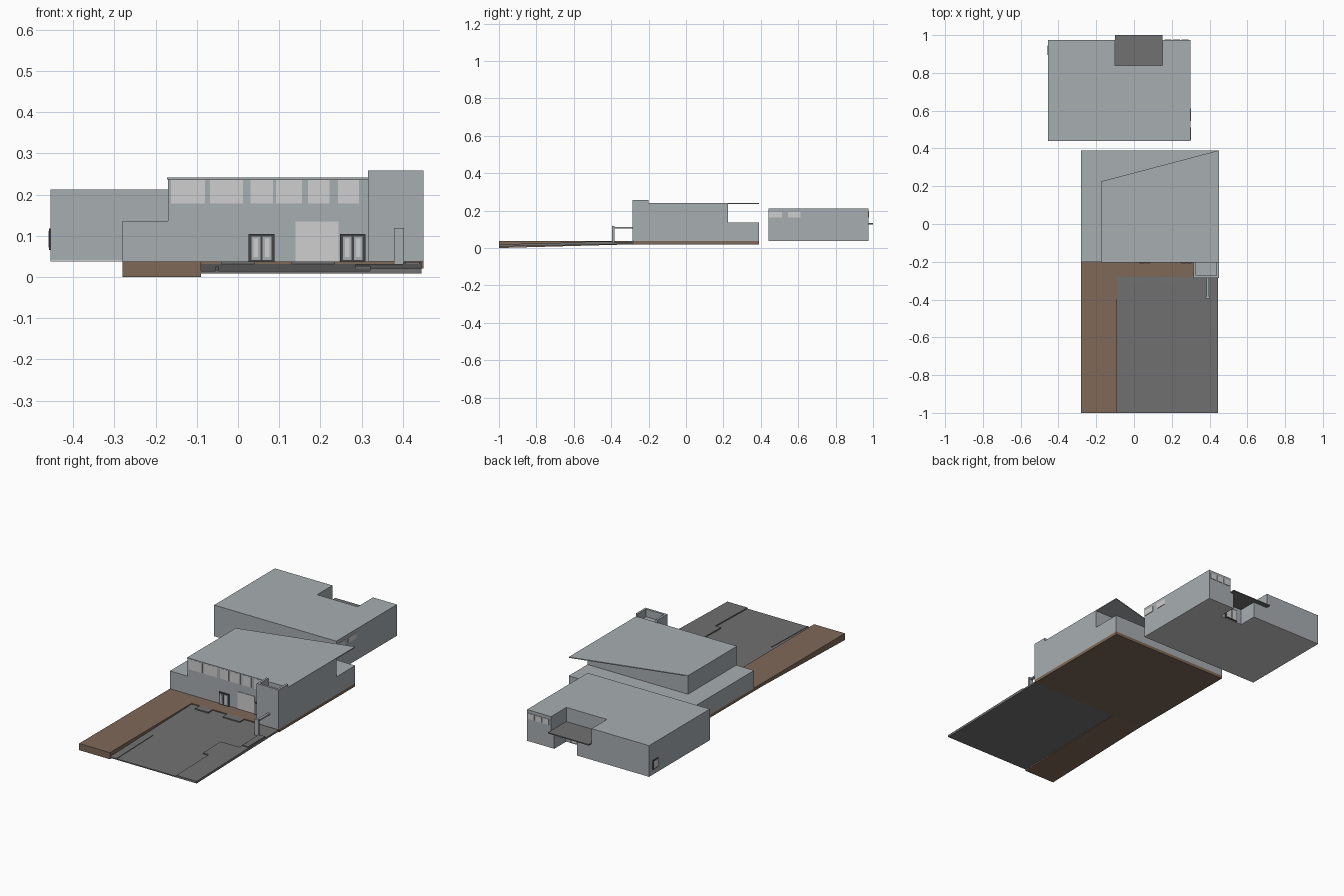
import bpy, bmesh

cube = bpy.data.objects.get("Cube")
if cube:
    bpy.data.objects.remove(cube, do_unlink=True)


def material(name, r, g, b):
    m = bpy.data.materials.new(name)
    m.use_nodes = True
    m.diffuse_color = (r, g, b, 1)
    m.node_tree.nodes["Principled BSDF"].inputs["Base Color"].default_value = (r, g, b, 1)
    return m


WALL = material("wall grey", 0.39, 0.42, 0.44)
EARTH = material("earth brown", 0.21, 0.14, 0.095)
ASPHALT = material("asphalt", 0.165, 0.165, 0.165)
GLASS = material("pale glass", 0.62, 0.62, 0.62)
FRAME = material("dark frame", 0.06, 0.06, 0.065)


def prism(name, outline, z0, z1, mat):
    """Vertical prism over an outline; each end is a height or a height by y."""
    low = z0 if callable(z0) else lambda y: z0
    high = z1 if callable(z1) else lambda y: z1
    bm = bmesh.new()
    bottom = [bm.verts.new((x, y, low(y))) for x, y in outline]
    top = [bm.verts.new((x, y, high(y))) for x, y in outline]
    bm.faces.new(bottom)
    bm.faces.new(top)
    n = len(outline)
    for i in range(n):
        j = (i + 1) % n
        bm.faces.new((bottom[i], bottom[j], top[j], top[i]))
    bmesh.ops.recalc_face_normals(bm, faces=bm.faces)
    mesh = bpy.data.meshes.new(name)
    bm.to_mesh(mesh)
    bm.free()
    mesh.materials.append(mat)
    obj = bpy.data.objects.new(name, mesh)
    bpy.context.collection.objects.link(obj)
    return obj


def box(name, x0, x1, y0, y1, z0, z1, mat):
    return prism(name, [(x0, y0), (x1, y0), (x1, y1), (x0, y1)], z0, z1, mat)


def ramp(start, end):
    """Height rising from the street edge to the building forecourt."""
    return lambda y: start + (end - start) * (y + 1) / 0.72


# Ground: base under the hall, side lawn and sloping car park
box("hall_base", -0.28, 0.45, -0.28, 0.39, 0.02, 0.037, EARTH)
box("side_lawn", -0.28, -0.09, -1, -0.28, ramp(0, 0.02), 0.037, EARTH)
box("car_park", -0.09, 0.445, -1, -0.28, ramp(0.008, 0.022), ramp(0.014, 0.032), ASPHALT)
box("left_kerb", -0.055, -0.047, -1, -0.68, ramp(0.01, 0.024), ramp(0.017, 0.035), ASPHALT)
path = [(0.32, -1), (0.445, -1), (0.445, -0.39), (0.40, -0.39),
        (0.40, -0.56), (0.285, -0.56), (0.285, -0.715), (0.32, -0.715)]
prism("raised_path", path, ramp(0.01, 0.024), ramp(0.02, 0.038), ASPHALT)
box("path_planter", 0.405, 0.44, -0.54, -0.39, 0.028, 0.036, ASPHALT)
for i, (a, b) in enumerate([(-0.04, 0.04), (0.13, 0.235)]):
    box(f"entrance_step_{i + 1}", a, b, -0.32, -0.28, 0.025, 0.037, ASPHALT)

# Front hall: wide ground floor, set-back upper floor, slanted roof
box("ground_floor", -0.28, 0.45, -0.2, 0.39, 0.037, 0.136, WALL)
box("upper_floor", -0.17, 0.45, -0.2, 0.225, 0.136, 0.236, WALL)
prism("slanted_roof", [(-0.172, -0.204), (0.45, -0.204), (0.45, 0.39), (-0.172, 0.226)],
      0.236, 0.241, WALL)

# Tower with a hollow parapet open to the rear
box("tower_body", 0.315, 0.45, -0.285, -0.2, 0.037, 0.215, WALL)
parapet = [(0.315, -0.285), (0.45, -0.285), (0.45, -0.2), (0.438, -0.2),
           (0.438, -0.273), (0.327, -0.273), (0.327, -0.2), (0.315, -0.2)]
prism("tower_parapet", parapet, 0.215, 0.258, WALL)

# Small entrance post and beam in front of the tower
box("gate_post", 0.378, 0.402, -0.395, -0.383, 0.03, 0.119, WALL)
box("gate_beam", 0.383, 0.397, -0.383, -0.285, 0.105, 0.113, WALL)

# Upper window band
spans = [(-0.163, -0.08), (-0.068, 0.012), (0.03, 0.085),
         (0.092, 0.155), (0.17, 0.222), (0.242, 0.293)]
for i, (a, b) in enumerate(spans):
    box(f"upper_window_{i + 1}", a, b, -0.203, -0.2, 0.178, 0.235, GLASS)

# Lobby glazing and two double doors
box("lobby_glazing", 0.14, 0.244, -0.203, -0.2, 0.038, 0.134, GLASS)
for i, x in enumerate([0.026, 0.247]):
    box(f"door_frame_{i + 1}", x, x + 0.062, -0.206, -0.2, 0.037, 0.104, FRAME)
    for j in range(2):
        a = x + 0.007 + j * 0.027
        box(f"door_{i + 1}_leaf_{j + 1}", a, a + 0.021, -0.208, -0.2, 0.041, 0.098, WALL)
        box(f"door_{i + 1}_pane_{j + 1}", a + 0.005, a + 0.016, -0.209, -0.2, 0.048, 0.093, GLASS)


# Rear building: two storeys, each notched at the back for the entrance
def notched(left, right, depth):
    return [(-0.455, 0.44), (0.298, 0.44), (0.298, 0.975), (right, 0.975),
            (right, depth), (left, depth), (left, 0.975), (-0.455, 0.975)]


lower = notched(-0.01, 0.13, 0.87)
prism("rear_floor", lower, 0.038, 0.041, GLASS)
prism("rear_lower_storey", lower, 0.041, 0.13, WALL)
prism("rear_upper_storey", notched(-0.10, 0.15, 0.84), 0.13, 0.212, WALL)
box("rear_canopy", -0.10, 0.15, 0.84, 1, 0.127, 0.133, ASPHALT)

# Rear entrance doors and windows
box("rear_door_frame", 0.02, 0.10, 0.87, 0.874, 0.041, 0.11, FRAME)
for i in range(2):
    a = 0.026 + i * 0.036
    box(f"rear_door_pane_{i + 1}", a, a + 0.03, 0.87, 0.876, 0.046, 0.104, GLASS)
for i in range(3):
    a = 0.162 + i * 0.045
    box(f"rear_window_{i + 1}", a, a + 0.037, 0.975, 0.978, 0.163, 0.195, GLASS)
for i, (a, b) in enumerate([(0.445, 0.512), (0.545, 0.612)]):
    box(f"rear_side_window_{i + 1}", 0.298, 0.301, a, b, 0.163, 0.193, GLASS)
box("rear_corner_frame", -0.458, -0.455, 0.895, 0.945, 0.065, 0.118, FRAME)
box("rear_corner_pane", -0.459, -0.455, 0.902, 0.938, 0.072, 0.111, GLASS)
